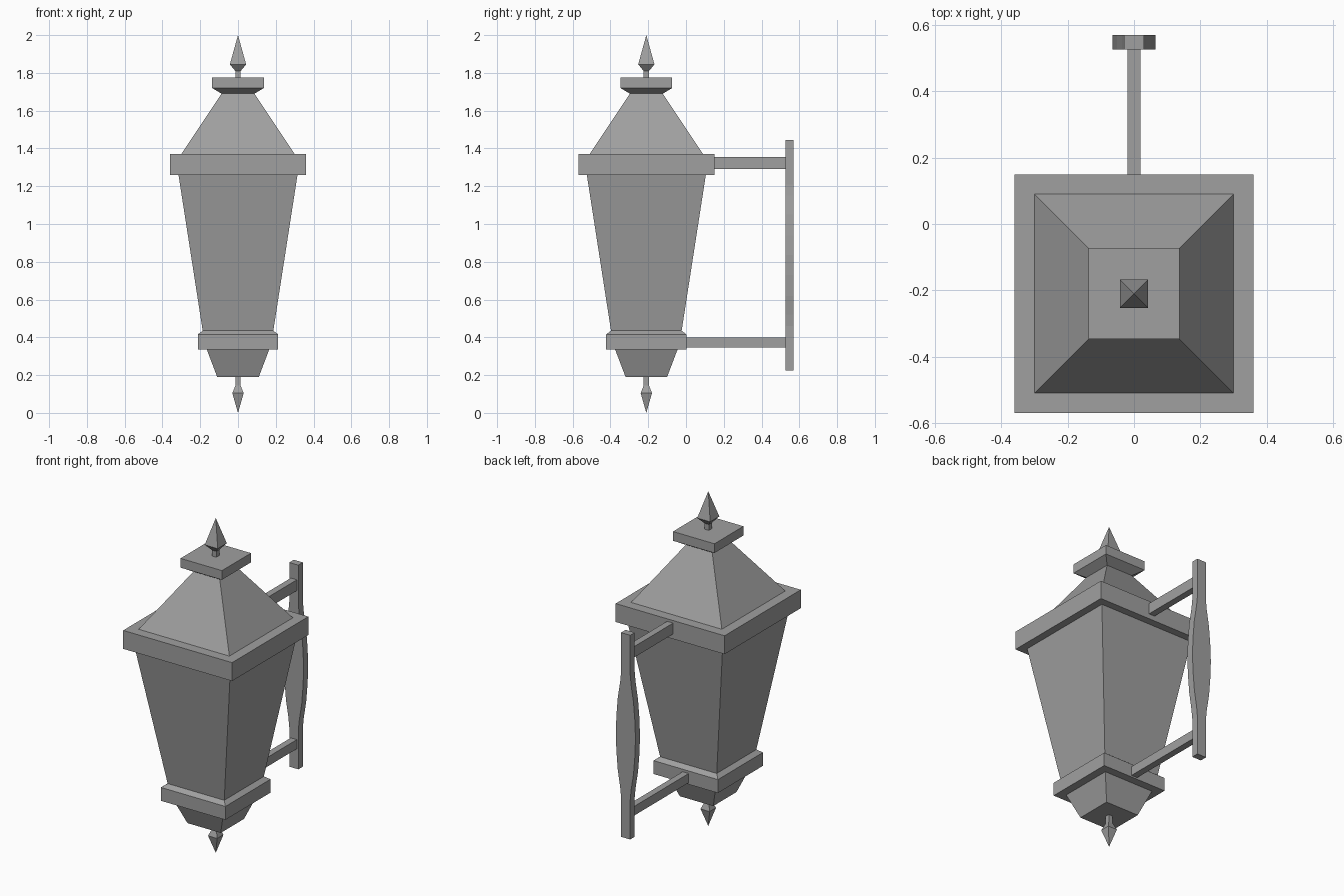
import bpy, bmesh

cube = bpy.data.objects.get("Cube")
if cube:
    bpy.data.objects.remove(cube, do_unlink=True)

metal = bpy.data.materials.new("grey_metal")
metal.use_nodes = True
grey = (0.35, 0.35, 0.35, 1)
metal.diffuse_color = grey
metal.node_tree.nodes["Principled BSDF"].inputs["Base Color"].default_value = grey

LANTERN_Y = -0.21


def finish(name, bm):
    bmesh.ops.remove_doubles(bm, verts=bm.verts, dist=1e-5)
    bmesh.ops.recalc_face_normals(bm, faces=bm.faces)
    mesh = bpy.data.meshes.new(name)
    bm.to_mesh(mesh)
    bm.free()
    mesh.materials.append(metal)
    obj = bpy.data.objects.new(name, mesh)
    bpy.context.collection.objects.link(obj)
    return obj


def square_stack(name, profile):
    """Square rings of (half width, height), bridged and capped; zero width is a point."""
    bm = bmesh.new()
    rings = []
    for r, z in profile:
        if r == 0:
            rings.append([bm.verts.new((0, LANTERN_Y, z))] * 4)
        else:
            rings.append([bm.verts.new((r * sx, LANTERN_Y + r * sy, z))
                          for sx, sy in ((-1, -1), (1, -1), (1, 1), (-1, 1))])
    for a, b in zip(rings, rings[1:]):
        for i in range(4):
            j = (i + 1) % 4
            bm.faces.new(list(dict.fromkeys((a[i], a[j], b[j], b[i]))))
    for (r, z), ring in ((profile[0], rings[0]), (profile[-1], rings[-1])):
        if r > 0:
            bm.faces.new(ring)
    return finish(name, bm)


def box(name, x, y, z):
    bm = bmesh.new()
    bmesh.ops.create_cube(bm, size=1)
    for v in bm.verts:
        v.co = [lo + (c + 0.5) * (hi - lo) for c, (lo, hi) in zip(v.co, (x, y, z))]
    return finish(name, bm)


# Lantern, from the bottom up
square_stack("bottom_finial", [(0, 0), (0.03, 0.105), (0.014, 0.145), (0.014, 0.19)])
square_stack("base_taper", [(0.11, 0.19), (0.165, 0.335)])
square_stack("lower_band", [(0.213, 0.335), (0.213, 0.415), (0.187, 0.435)])
square_stack("lamp_body", [(0.187, 0.435), (0.315, 1.26)])
square_stack("upper_band", [(0.36, 1.26), (0.36, 1.37)])
square_stack("roof", [(0.3, 1.37), (0.087, 1.69)])
square_stack("roof_cap", [(0.087, 1.69), (0.137, 1.72), (0.137, 1.775)])
square_stack("top_finial", [(0.014, 1.775), (0.014, 1.81), (0.043, 1.845), (0, 2)])

# Wall bracket arms
box("upper_arm", (-0.02, 0.02), (0.14, 0.535), (1.29, 1.355))
box("lower_arm", (-0.02, 0.02), (-0.01, 0.535), (0.345, 0.4))

# Wall plate with a swelling outline, extruded in depth
half = [(0.03, 0.225), (0.03, 0.46), (0.036, 0.52), (0.052, 0.62), (0.061, 0.73),
        (0.065, 0.835), (0.061, 0.94), (0.052, 1.05), (0.036, 1.15), (0.03, 1.21),
        (0.03, 1.445)]
bm = bmesh.new()
outline = half + [(-x, z) for x, z in reversed(half)]
face = bm.faces.new([bm.verts.new((x, 0.527, z)) for x, z in outline])
extruded = bmesh.ops.extrude_face_region(bm, geom=[face])["geom"]
bmesh.ops.translate(bm, vec=(0, 0.043, 0),
                    verts=[g for g in extruded if isinstance(g, bmesh.types.BMVert)])
finish("wall_plate", bm)
